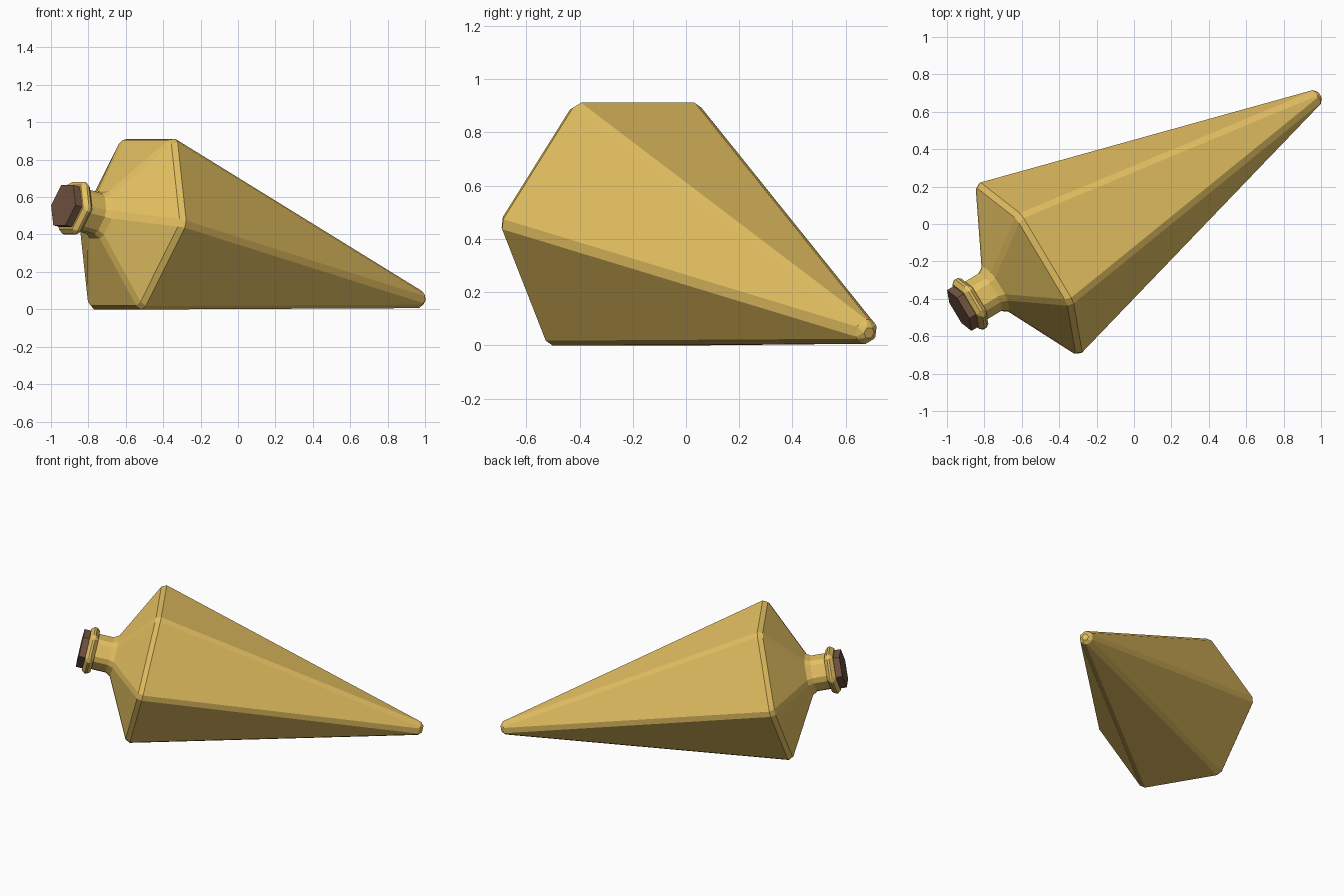
import bpy, bmesh
from math import cos, sin, pi
from mathutils import Vector, Matrix

if "Cube" in bpy.data.objects:
    bpy.data.objects.remove(bpy.data.objects["Cube"])

# Lying pose: local z runs along the bob axis to the tip, local x points at a hexagon corner
axis = Vector((0.837, 0.5, -0.2215)).normalized()
side = axis.cross(Vector((0, 0, -1))).normalized()
if side.x < 0:
    side = -side
up = axis.cross(side)
pose = Matrix((side, up, axis)).transposed().to_4x4()
pose.translation = (-0.57, -0.245, 0.46)


def material(name, rgb):
    m = bpy.data.materials.new(name)
    m.diffuse_color = (*rgb, 1)
    m.use_nodes = True
    m.node_tree.nodes["Principled BSDF"].inputs["Base Color"].default_value = m.diffuse_color
    return m


brass = material("brass", (0.78, 0.53, 0.12))
brown = material("dark_brown", (0.17, 0.09, 0.055))


def hex_solid(name, profile, mat, bevel=0.0):
    """Loft six-sided rings (radius, axial position) and chamfer the edges."""
    bm = bmesh.new()
    rings = [[bm.verts.new((r * cos(k * pi / 3), r * sin(k * pi / 3), t))
              for k in range(6)] for r, t in profile]
    for a, b in zip(rings, rings[1:]):
        for k in range(6):
            j = (k + 1) % 6
            bm.faces.new((a[k], a[j], b[j], b[k]))
    bm.faces.new(rings[0])
    bm.faces.new(rings[-1])
    bmesh.ops.recalc_face_normals(bm, faces=bm.faces)
    me = bpy.data.meshes.new(name)
    bm.to_mesh(me)
    bm.free()
    me.materials.append(mat)
    ob = bpy.data.objects.new(name, me)
    ob.matrix_world = pose
    bpy.context.collection.objects.link(ob)
    if bevel:
        mod = ob.modifiers.new("chamfer", 'BEVEL')
        mod.width = bevel
        mod.segments = 1
        mod.limit_method = 'ANGLE'
        mod.angle_limit = 0.2
        mod.use_clamp_overlap = False
    return ob


# Long tapered point, shoulder and neck
hex_solid("bob_body", [(0.128, -0.36), (0.128, -0.215), (0.546, 0), (0.048, 1.865)], brass, 0.022)
# Raised ring on the neck
hex_solid("neck_collar", [(0.165, -0.393), (0.165, -0.335)], brass, 0.022)
# Hexagonal end cap
hex_solid("end_cap", [(0.127, -0.435), (0.127, -0.37)], brown)
